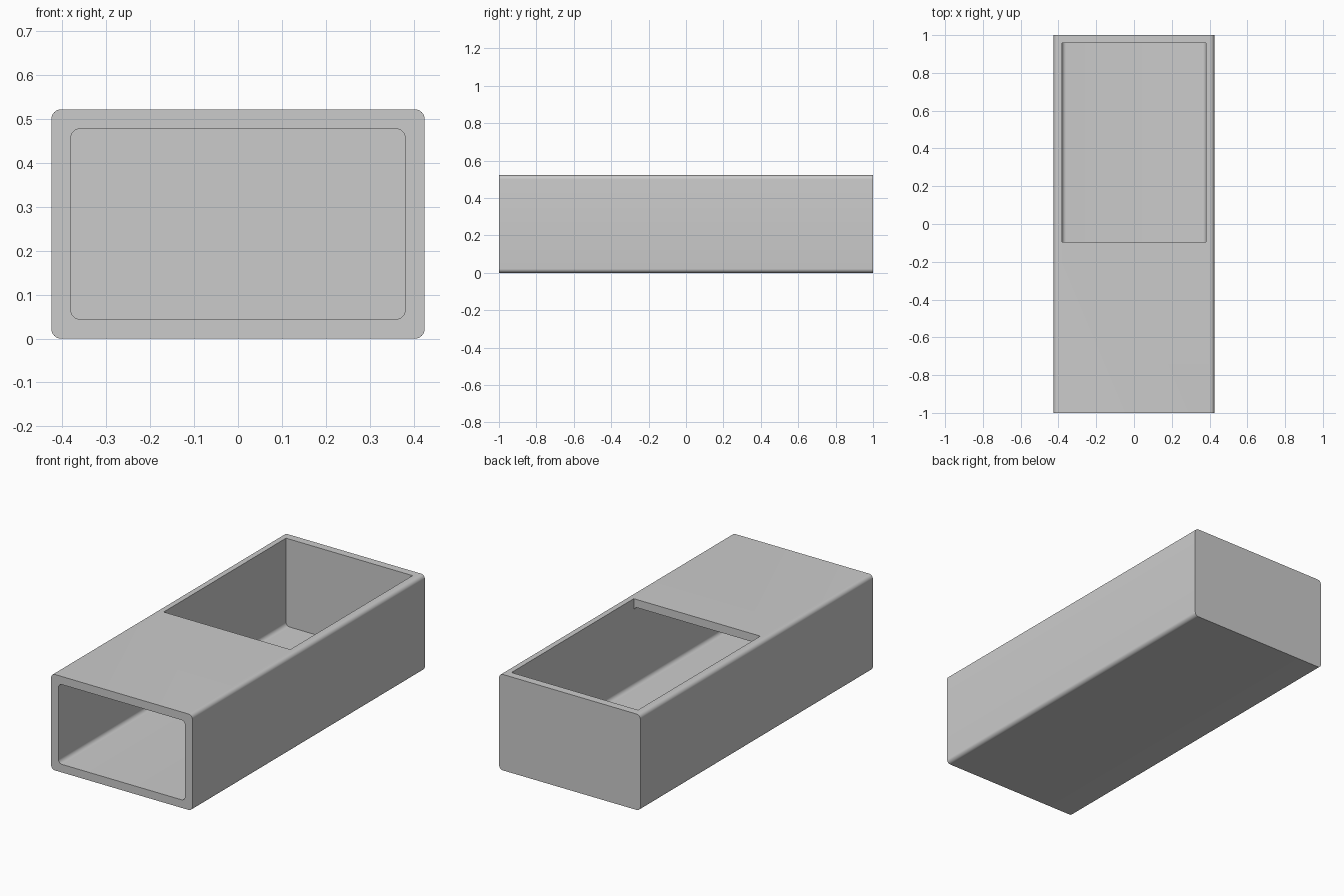
import bpy, bmesh, math

if "Cube" in bpy.data.objects:
    bpy.data.objects.remove(bpy.data.objects["Cube"])

W, H, T, R = 0.425, 0.522, 0.044, 0.022   # half width, height, wall, corner radius
WINDOW_FRONT, BACK_WALL = -0.095, 0.957


def rounded_rect(x, z0, z1, r, seg=8):
    if r == 0:
        return [(x, z0), (x, z1), (-x, z1), (-x, z0)]
    pts = []
    centres = [(x - r, z1 - r), (r - x, z1 - r), (r - x, z0 + r), (x - r, z0 + r)]
    for q, (cx, cz) in enumerate(centres):
        for i in range(seg + 1):
            a = math.pi / 2 * (q + i / seg)
            pts.append((cx + r * math.cos(a), cz + r * math.sin(a)))
    return pts


def prism(name, profile, y0, y1):
    bm = bmesh.new()
    face = bm.faces.new([bm.verts.new((x, y0, z)) for x, z in profile])
    ext = bmesh.ops.extrude_face_region(bm, geom=[face])
    moved = [v for v in ext["geom"] if isinstance(v, bmesh.types.BMVert)]
    bmesh.ops.translate(bm, vec=(0, y1 - y0, 0), verts=moved)
    bmesh.ops.recalc_face_normals(bm, faces=bm.faces[:])
    mesh = bpy.data.meshes.new(name)
    bm.to_mesh(mesh)
    bm.free()
    obj = bpy.data.objects.new(name, mesh)
    bpy.context.collection.objects.link(obj)
    return obj


# Outer body with rounded long edges
body = prism("open_tray_box", rounded_rect(W, 0, H, R), -1, 1)

# Hollow from the front, and the window in the top over its rear half
cavity = prism("cavity_cutter", rounded_rect(W - T, T, H - T, R), -1.2, BACK_WALL)
window = prism("window_cutter", rounded_rect(W - T, H / 2, H + 0.2, 0),
               WINDOW_FRONT, BACK_WALL)

bpy.context.view_layer.objects.active = body
body.select_set(True)
for cutter in (cavity, window):
    mod = body.modifiers.new(cutter.name, "BOOLEAN")
    mod.operation, mod.solver, mod.object = "DIFFERENCE", "EXACT", cutter
    bpy.ops.object.modifier_apply(modifier=mod.name)
    bpy.data.objects.remove(cutter)

bpy.ops.object.shade_smooth_by_angle(angle=math.radians(30))
